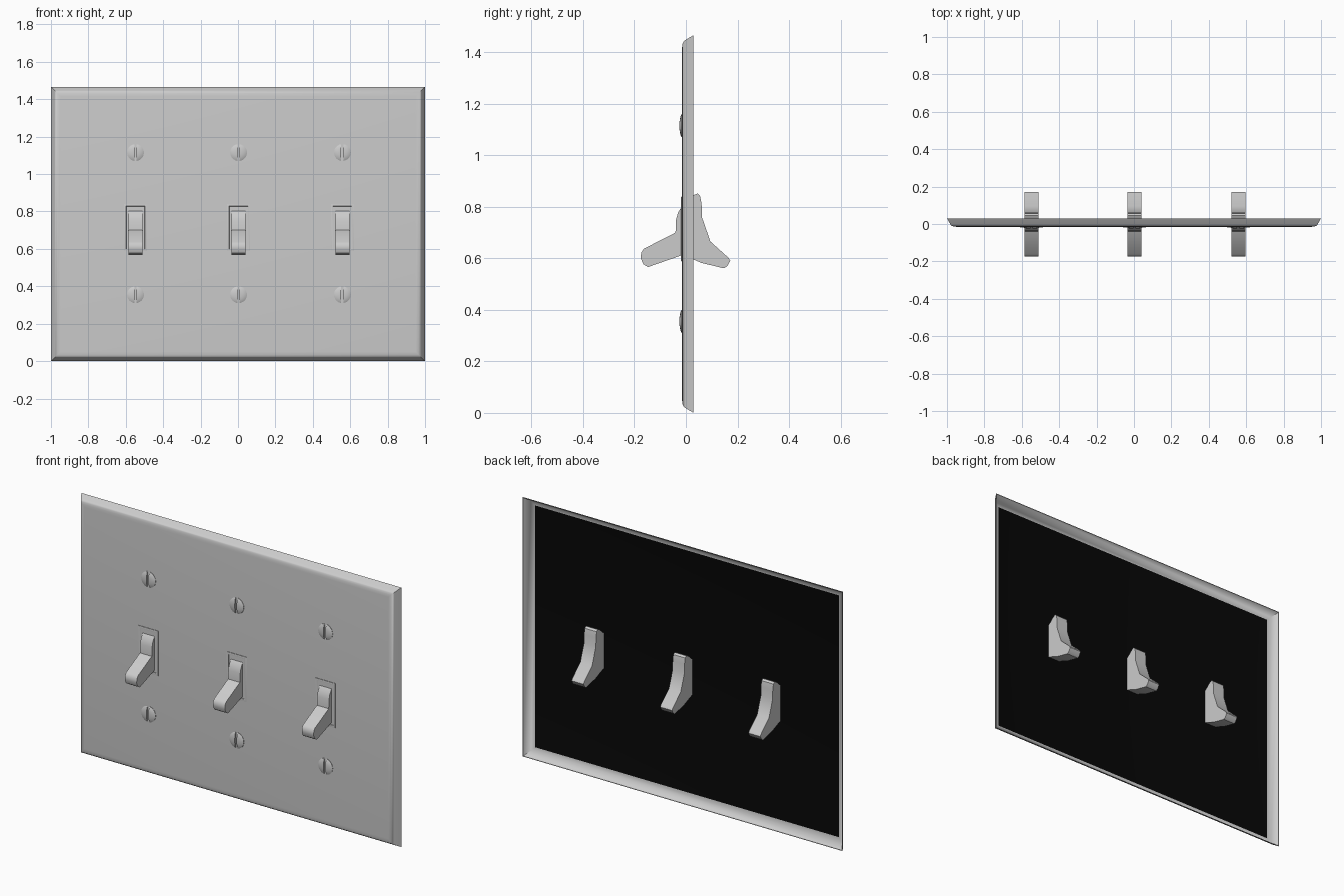
import bpy, bmesh, math
from mathutils import Vector

cube = bpy.data.objects.get("Cube")
if cube:
    bpy.data.objects.remove(cube, do_unlink=True)


def material(name, value):
    m = bpy.data.materials.new(name)
    m.use_nodes = True
    color = (value, value, value, 1)
    m.diffuse_color = color
    m.node_tree.nodes["Principled BSDF"].inputs["Base Color"].default_value = color
    return m


GREY = material("light grey plastic", 0.6)
BLACK = material("black backing", 0.002)
COLUMNS = {"right": -0.548, "middle": 0.003, "left": 0.558}
HEIGHT = 1.466
FRONT = -0.015


def finish(name, bm, location=(0, 0, 0), angle=35, mats=(GREY,)):
    bmesh.ops.recalc_face_normals(bm, faces=bm.faces)
    mesh = bpy.data.meshes.new(name)
    bm.to_mesh(mesh)
    bm.free()
    for m in mats:
        mesh.materials.append(m)
    ob = bpy.data.objects.new(name, mesh)
    ob.location = location
    bpy.context.collection.objects.link(ob)
    bpy.ops.object.select_all(action="DESELECT")
    ob.select_set(True)
    bpy.context.view_layer.objects.active = ob
    bpy.ops.object.shade_smooth_by_angle(angle=math.radians(angle))
    return ob


def rect_loop(bm, hx, hz, y):
    return [bm.verts.new((sx * hx, y, sz * hz))
            for sx, sz in ((-1, -1), (1, -1), (1, 1), (-1, 1))]


def bridge(bm, a, b):
    n = len(a)
    for i in range(n):
        bm.faces.new((a[i], a[(i + 1) % n], b[(i + 1) % n], b[i]))


# Wall plate: hollow shell of nested rectangles (inset, y), black inside
bm = bmesh.new()
sections = [(0.05, FRONT), (0.035, -0.0135), (0.026, -0.010), (0.02, -0.004),
            (0, 0.03), (0.003, 0.03), (0.028, -0.004), (0.05, -0.010)]
loops = [rect_loop(bm, 1 - i, HEIGHT / 2 - i, y) for i, y in sections]
for a, b in zip(loops, loops[1:]):
    bridge(bm, a, b)
bm.faces.new(loops[0])
bm.faces.new(loops[-1]).material_index = 1
finish("wall_plate", bm, (0, 0, HEIGHT / 2), 40, (GREY, BLACK))

# Side outline (y, z) of a toggle, from the lever round to the rear arm
TOGGLE = [(-0.040, 0.70), (-0.163, 0.637), (-0.173, 0.622), (-0.175, 0.60),
          (-0.165, 0.577), (-0.147, 0.566), (-0.015, 0.612), (0.03, 0.595),
          (0.06, 0.582), (0.148, 0.561), (0.160, 0.569), (0.172, 0.59),
          (0.165, 0.602), (0.095, 0.665), (0.062, 0.76), (0.061, 0.81),
          (0.055, 0.842), (0.045, 0.851), (0.03, 0.845), (-0.012, 0.808),
          (-0.03, 0.778), (-0.038, 0.75)]


def toggle(name, x):
    bm = bmesh.new()
    face = bm.faces.new([bm.verts.new((-0.037, y, z)) for y, z in TOGGLE])
    out = bmesh.ops.extrude_face_region(bm, geom=[face])
    moved = [v for v in out["geom"] if isinstance(v, bmesh.types.BMVert)]
    bmesh.ops.translate(bm, vec=(0.074, 0, 0), verts=moved)
    finish(name, bm, (x, 0, 0))


def collar(name, x):
    # Slim raised frame with a stepped inner lip round the toggle opening
    bm = bmesh.new()
    steps = [(0.062, 0.126, FRONT + 0.002), (0.062, 0.126, FRONT - 0.003),
             (0.057, 0.121, FRONT - 0.004), (0.050, 0.114, FRONT - 0.003),
             (0.049, 0.113, FRONT + 0.002)]
    rings = [rect_loop(bm, *s) for s in steps]
    for a, b in zip(rings, rings[1:] + rings[:1]):
        bridge(bm, a, b)
    finish(name, bm, (x, 0, 0.714), 30)


def screw(name, x, z):
    # Domed head halved beside its upright slot, then mirrored
    bm = bmesh.new()
    rings = []
    for r, y in ((0.045, 0.001), (0.045, -0.002), (0.038, -0.0055),
                 (0.026, -0.0085), (0.013, -0.010)):
        rings.append([bm.verts.new((r * math.cos(t), y, r * math.sin(t)))
                      for t in (math.tau * k / 32 for k in range(32))])
    for a, b in zip(rings, rings[1:]):
        bridge(bm, a, b)
    bm.faces.new(rings[-1])
    bm.faces.new(rings[0])
    cut = bmesh.ops.bisect_plane(
        bm, geom=bm.verts[:] + bm.edges[:] + bm.faces[:],
        plane_co=Vector((0.006, 0, 0)), plane_no=Vector((1, 0, 0)), clear_inner=True)
    edges = [e for e in cut["geom_cut"] if isinstance(e, bmesh.types.BMEdge)]
    bmesh.ops.holes_fill(bm, edges=edges)
    ob = finish(name, bm, (x, FRONT, z))
    ob.modifiers.new("other_half", "MIRROR").use_mirror_merge = False


for side, x in COLUMNS.items():
    toggle(side + "_toggle", x)
    collar(side + "_toggle_collar", x)
    screw(side + "_upper_screw", x, 1.115)
    screw(side + "_lower_screw", x, 0.355)
